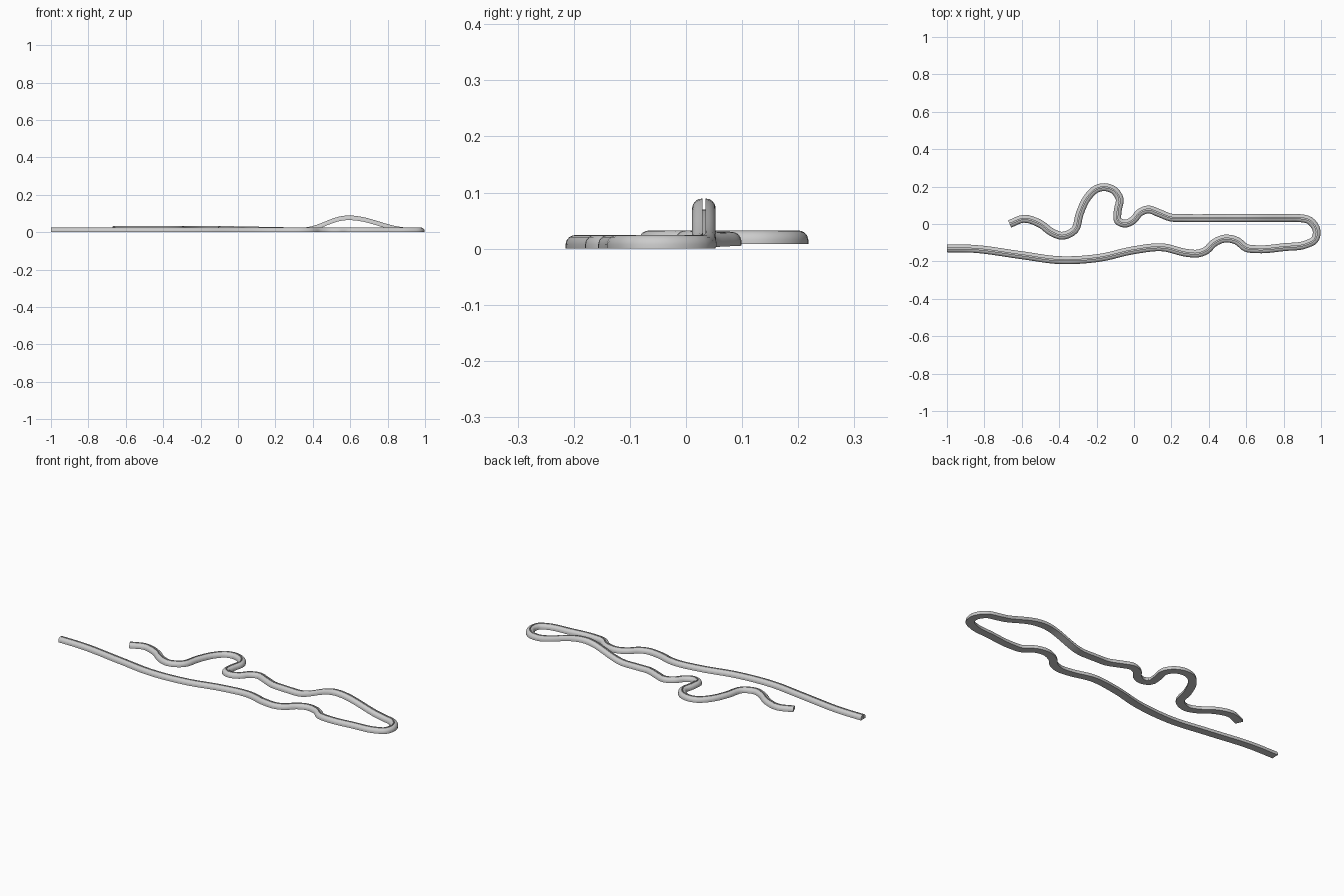
import bpy, bmesh, math
from mathutils import Vector

if "Cube" in bpy.data.objects:
    bpy.data.objects.remove(bpy.data.objects["Cube"])

# Centre line seen from above, from the upper loose end to the lower loose end
PATH = [(-.665, 0), (-.59, .028), (-.50, 0), (-.44, -.044), (-.385, -.063),
        (-.318, -.033), (-.29, .056), (-.25, .14), (-.20, .188), (-.16, .197),
        (-.107, .18), (-.077, .135), (-.087, .07), (-.085, .017), (-.05, .002),
        (-.005, .02), (.03, .06), (.075, .078), (.13, .06), (.2, .034),
        (.26, .032), (.5, .032), (.82, .032), (.88, .032), (.94, .018),
        (.977, -.04), (.965, -.085), (.925, -.107), (.8, -.124), (.66, -.135),
        (.6, -.128), (.55, -.09), (.485, -.078), (.43, -.1), (.385, -.142),
        (.34, -.158), (.285, -.155), (.155, -.125), (0, -.14), (-.18, -.18),
        (-.4, -.193), (-.6, -.167), (-.87, -.132), (-1, -.13)]

# Domed half section; mirrored, with a narrow slot down the middle
HALF = [(.021, 0), (.021, .008), (.019, .015), (.0145, .0205),
        (.009, .0235), (.0025, .0245), (.0025, .005)]
PROFILE = HALF + [(-a, h) for a, h in reversed(HALF)]


def smooth_path(points):
    """Hermite spline with chord-length tangents."""
    p = [Vector(q) for q in points]
    n = len(p)
    d = [(p[i + 1] - p[i]).length for i in range(n - 1)]
    s = [(p[i + 1] - p[i]) / d[i] for i in range(n - 1)]
    t = [s[0]] + [(s[i - 1] * d[i] + s[i] * d[i - 1]) / (d[i] + d[i - 1])
                  for i in range(1, n - 1)] + [s[-1]]
    out = []
    for i in range(n - 1):
        steps = max(4, int(d[i] / .02))
        for k in range(steps):
            u = k / steps
            out.append(p[i] * (2*u**3 - 3*u**2 + 1) + p[i + 1] * (3*u**2 - 2*u**3)
                       + t[i] * (d[i] * (u**3 - 2*u**2 + u))
                       + t[i + 1] * (d[i] * (u**3 - u**2)))
    return out + [p[-1]]


def base_height(x, y):
    """The upper run is slightly raised and has a hump; the lower run is flat."""
    if x > .2 and y < 0 or y < -.1:
        return 0
    ramp = min(1, max(0, (.35 - x) / .4))
    half_width = .25 if x < .59 else .33
    u = min(1, abs(x - .59) / half_width)
    return .008 * ramp + .065 * (.5 + .5 * math.cos(math.pi * u))


# Sweep the section along the path, keeping it upright
centre = smooth_path(PATH)
bm = bmesh.new()
rings = []
for i, c in enumerate(centre):
    t = (centre[min(i + 1, len(centre) - 1)] - centre[max(i - 1, 0)]).normalized()
    z = base_height(c.x, c.y)
    rings.append([bm.verts.new((c.x - t.y * a, c.y + t.x * a, z + h))
                  for a, h in PROFILE])
m = len(PROFILE)
for r, q in zip(rings, rings[1:]):
    for j in range(m):
        k = (j + 1) % m
        bm.faces.new((r[j], r[k], q[k], q[j]))
bm.faces.new(rings[0])
bm.faces.new(rings[-1][::-1])
bmesh.ops.recalc_face_normals(bm, faces=bm.faces)

mesh = bpy.data.meshes.new("slotted_track")
bm.to_mesh(mesh)
bm.free()
track = bpy.data.objects.new("slotted_track", mesh)
bpy.context.collection.objects.link(track)
bpy.context.view_layer.objects.active = track
track.select_set(True)
bpy.ops.object.shade_smooth_by_angle(angle=math.radians(35))
